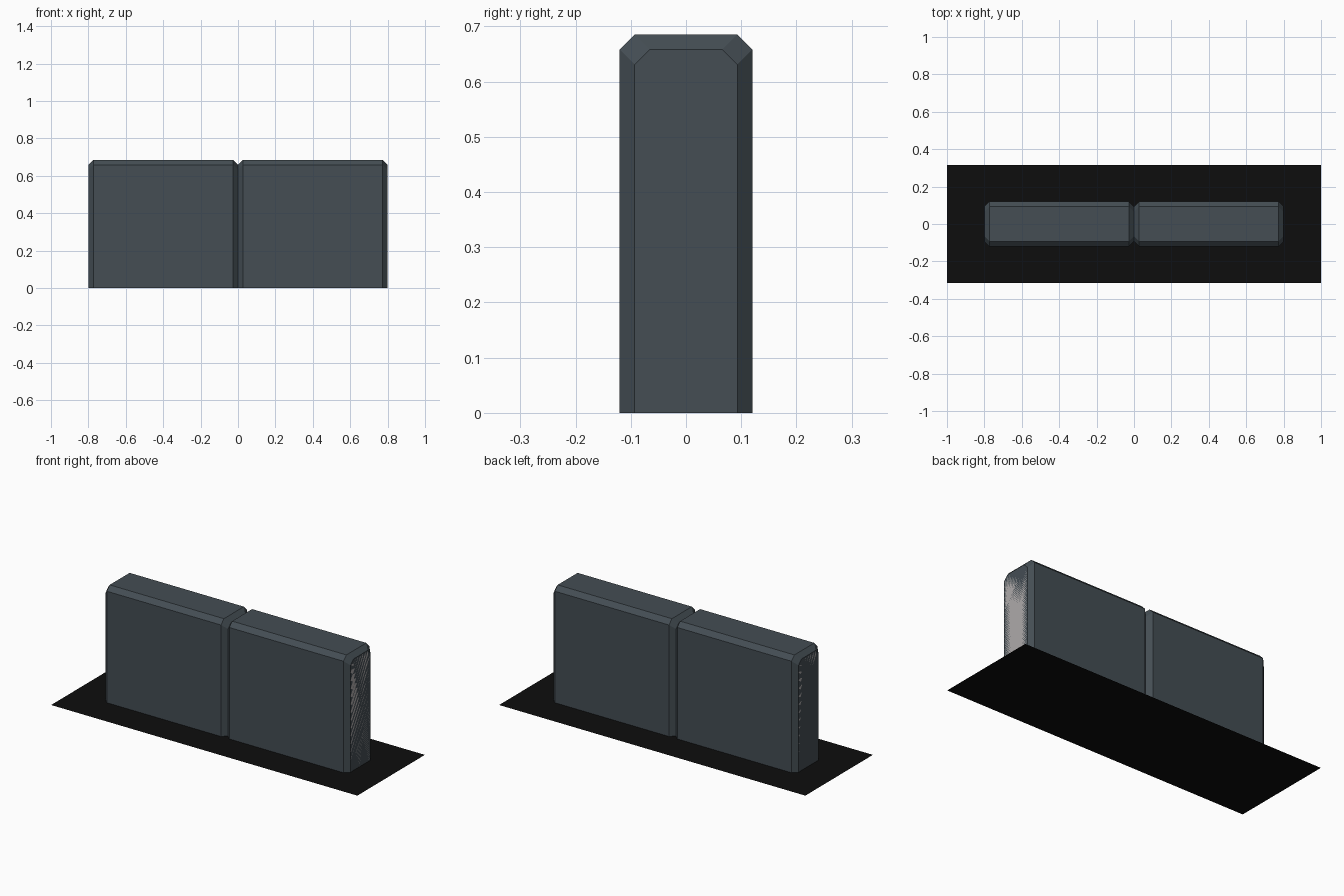
import bpy, bmesh

if "Cube" in bpy.data.objects:
    bpy.data.objects.remove(bpy.data.objects["Cube"])

BEVEL = 0.027
DEPTH, HEIGHT, LENGTH = 0.12, 0.685, 0.80   # half depth, height, block length


def material(name, colour):
    m = bpy.data.materials.new(name)
    m.diffuse_color = (*colour, 1)
    m.use_nodes = True
    m.node_tree.nodes["Principled BSDF"].inputs["Base Color"].default_value = m.diffuse_color
    return m


slate = material("slate", (0.058, 0.075, 0.088))
black = material("black", (0.004, 0.004, 0.004))
pale = material("pale grey", (0.42, 0.40, 0.40))


def finish(bm, name, mat):
    me = bpy.data.meshes.new(name)
    bm.to_mesh(me)
    bm.free()
    me.materials.append(mat)
    ob = bpy.data.objects.new(name, me)
    bpy.context.collection.objects.link(ob)
    return ob


def ring(x, inset):
    # clipped-corner outline of the block, open at the ground
    y, z, b = DEPTH - inset, HEIGHT - inset, BEVEL
    return [(x, -y, 0), (x, -y, z - b), (x, -y + b, z),
            (x, y - b, z), (x, y, z - b), (x, y, 0)]


def block(name, x0):
    # lofted block with chamfered ends
    bm = bmesh.new()
    x1 = x0 + LENGTH
    rings = [[bm.verts.new(p) for p in ring(x, i)] for x, i in
             ((x0, BEVEL), (x0 + BEVEL, 0), (x1 - BEVEL, 0), (x1, BEVEL))]
    for a, b in zip(rings, rings[1:]):
        for k in range(5):
            bm.faces.new((a[k], b[k], b[k + 1], a[k + 1]))
    bm.faces.new(rings[0])
    bm.faces.new(rings[-1][::-1])
    bmesh.ops.recalc_face_normals(bm, faces=bm.faces)
    if sum(f.normal.z * f.calc_area() for f in bm.faces) < 0:
        bmesh.ops.reverse_faces(bm, faces=bm.faces)
    finish(bm, name, slate)


block("left_block", -LENGTH)
block("right_block", 0)

# pale faces lying flush in the two outer ends
for name, s in (("left_end_face", -1), ("right_end_face", 1)):
    bm = bmesh.new()
    rim = [bm.verts.new(p) for p in ring(s * LENGTH, BEVEL)]
    hub = bm.verts.new((s * LENGTH, 0.01, 0.31))
    for k in range(6):
        a, b = rim[k], rim[(k + 1) % 6]
        bm.faces.new((b, a, hub) if s > 0 else (a, b, hub))
    finish(bm, name, pale)

# flat base sheet
bm = bmesh.new()
bm.faces.new([bm.verts.new(p) for p in
              ((-1, -0.315, 0), (1, -0.315, 0), (1, 0.315, 0), (-1, 0.315, 0))])
finish(bm, "base_sheet", black)
